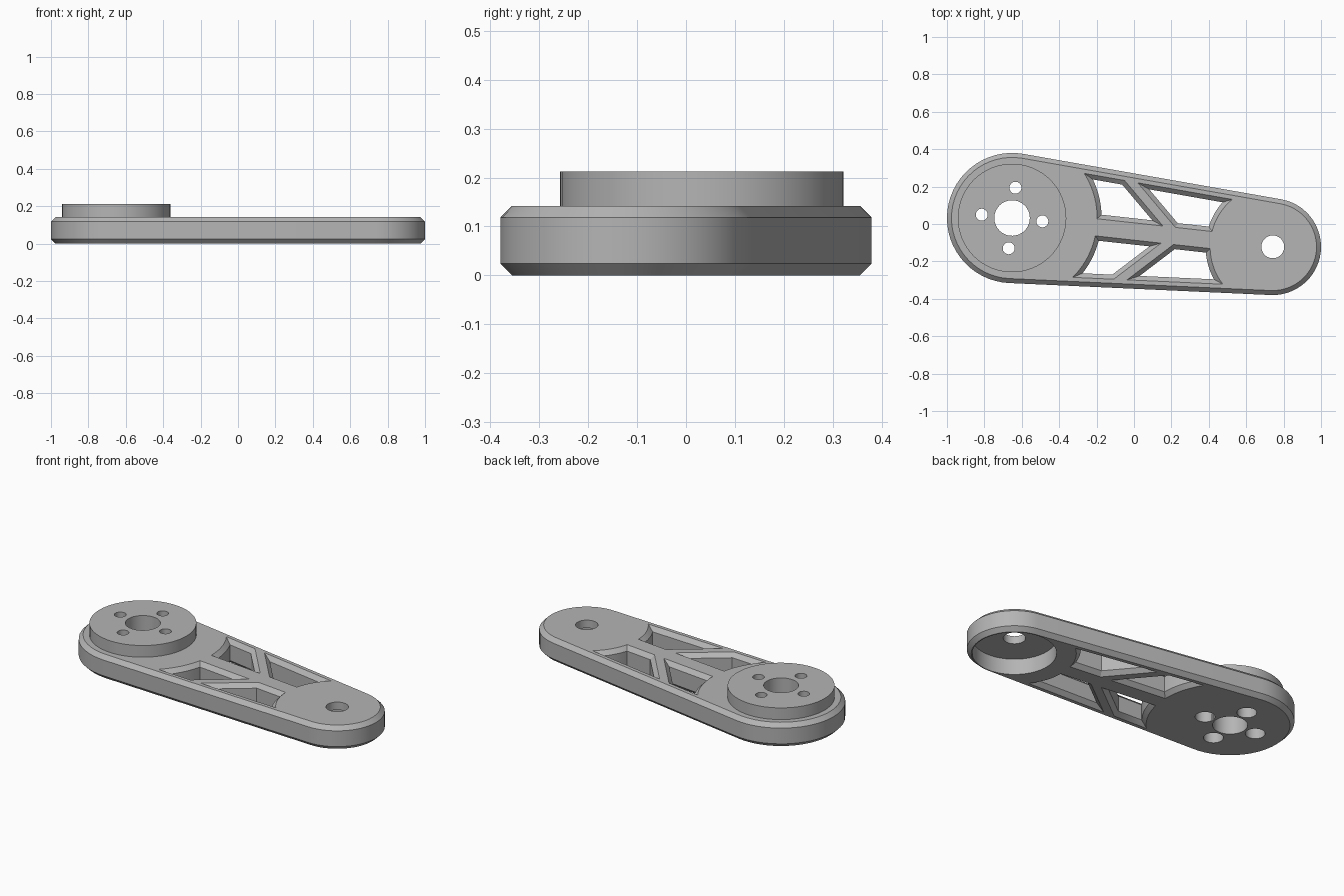
import bpy, bmesh, math
from mathutils import Vector, Matrix

if "Cube" in bpy.data.objects:
    bpy.data.objects.remove(bpy.data.objects["Cube"], do_unlink=True)

# Main dimensions, in a frame whose u axis runs from the large to the small end
BIG = Vector((-0.652, 0.032))
SMALL = Vector((0.742, -0.122))
R_BIG, R_SMALL = 0.348, 0.258
SPAN = (SMALL - BIG).length
TILT = math.atan2(SMALL.y - BIG.y, SMALL.x - BIG.x)
PLACE = Matrix.Translation((BIG.x, BIG.y, 0)) @ Matrix.Rotation(TILT, 4, "Z")
TANGENT = math.acos((R_BIG - R_SMALL) / SPAN)
THICK, CHAMFER, TOP = 0.142, 0.024, 0.212

grey = bpy.data.materials.new("satin grey")
grey.use_nodes = True
colour = (0.46, 0.46, 0.46, 1)
grey.diffuse_color = colour
grey.node_tree.nodes["Principled BSDF"].inputs["Base Color"].default_value = colour


def arc(cx, radius, start, end, steps):
    angles = [start + (end - start) * i / steps for i in range(steps + 1)]
    return [Vector((cx + radius * math.cos(t), radius * math.sin(t))) for t in angles]


def loft(name, layers):
    """Closed solid through (z, outline) layers with equal point counts."""
    bm = bmesh.new()
    rings = [[bm.verts.new(PLACE @ Vector((p.x, p.y, z))) for p in pts] for z, pts in layers]
    bm.faces.new(rings[0])
    bm.faces.new(rings[-1])
    for low, high in zip(rings, rings[1:]):
        for i in range(len(low)):
            j = (i + 1) % len(low)
            bm.faces.new((low[i], low[j], high[j], high[i]))
    bmesh.ops.recalc_face_normals(bm, faces=bm.faces)
    mesh = bpy.data.meshes.new(name)
    bm.to_mesh(mesh)
    bm.free()
    mesh.materials.append(grey)
    obj = bpy.data.objects.new(name, mesh)
    bpy.context.collection.objects.link(obj)
    return obj


def cylinder(name, u, v, radius, z0, z1, steps=48):
    ring = [p + Vector((0, v)) for p in arc(u, radius, 0, math.tau, steps)[:-1]]
    return loft(name, [(z0, ring), (z1, ring)])


def cut(targets, cutter):
    cutter.hide_render = True
    for obj in targets:
        mod = obj.modifiers.new("cut", "BOOLEAN")
        mod.operation = "DIFFERENCE"
        mod.solver = "EXACT"
        mod.object = cutter
        bpy.context.view_layer.objects.active = obj
        bpy.ops.object.modifier_apply(modifier=mod.name)
    bpy.data.objects.remove(cutter, do_unlink=True)


# Arm plate: two round ends joined by tangents, chamfered top and bottom
def outline(d):
    return (arc(0, R_BIG - d, TANGENT, math.tau - TANGENT, 30)
            + arc(SPAN, R_SMALL - d, -TANGENT, TANGENT, 26))


arm = loft("arm_plate", [(0, outline(CHAMFER)), (CHAMFER, outline(0)),
                         (THICK - CHAMFER, outline(0)), (THICK, outline(CHAMFER))])

# Raised round boss on the large end
boss = cylinder("mounting_boss", 0, 0, 0.29, THICK - 0.002, TOP, 64)


# Lightening pockets, bounded by the rim, the spine, a diagonal rib and an arc
RIM, SPINE, RIB = 0.046, 0.046, 0.023
N_RIM = Vector((math.cos(TANGENT), math.sin(TANGENT)))
N_SPINE = Vector((0, 1))
N_RIB = Vector((0.217, 0.228)).normalized()
RIB_AT = N_RIB.dot(Vector((0.61, 0.265)))


def cross(n1, c1, n2, c2):
    det = n1.x * n2.y - n1.y * n2.x
    return Vector(((c1 * n2.y - c2 * n1.y) / det, (n1.x * c2 - n2.x * c1) / det))


def arc_angle(n, c, cx, radius, side):
    dist = c - n.x * cx
    p = n * dist + Vector((n.y, -n.x)) * side * math.sqrt(radius ** 2 - dist ** 2)
    return math.atan2(p.y, p.x)


def pocket(d, side, mirror):
    """side +1 borders the large end, -1 the small end; d shrinks the pocket."""
    cx, radius = (0, 0.455 + d) if side > 0 else (SPAN, 0.335 + d)
    rim, spine = R_BIG - RIM - d, SPINE + d
    rib = RIB_AT - side * (RIB + d)
    pts = arc(cx, radius, arc_angle(N_SPINE, spine, cx, radius, side),
              arc_angle(N_RIM, rim, cx, radius, side), 12)
    pts += [cross(N_RIM, rim, N_RIB, rib), cross(N_RIB, rib, N_SPINE, spine)]
    return [Vector((p.x, p.y * mirror)) for p in pts]


LIP = 0.01
for side in (1, -1):
    for mirror in (1, -1):
        levels = [(-LIP, -LIP), (CHAMFER, CHAMFER),
                  (THICK - CHAMFER, CHAMFER), (THICK + LIP, -LIP)]
        cut([arm], loft("pocket_cutter", [(z, pocket(d, side, mirror)) for z, d in levels]))

# Centre bore and four screw holes with wider recesses underneath
cut([arm, boss], cylinder("bore_cutter", 0, 0, 0.095, -0.1, 0.4))
for k in range(4):
    u, v = 0.163 * math.cos(k * math.pi / 2), 0.163 * math.sin(k * math.pi / 2)
    cut([arm, boss], cylinder("screw_cutter", u, v, 0.032, -0.1, 0.4, 24))
    cut([arm], cylinder("recess_cutter", u, v, 0.054, -0.1, 0.065, 32))

# Pivot hole and wide bearing seat under the small end
cut([arm], cylinder("pivot_cutter", SPAN, 0, 0.061, -0.1, 0.4, 32))
cut([arm], cylinder("seat_cutter", SPAN, 0, 0.228, -0.1, 0.095, 64))

# Smooth curved walls, crisp edges
for obj in (arm, boss):
    bpy.ops.object.select_all(action="DESELECT")
    obj.select_set(True)
    bpy.context.view_layer.objects.active = obj
    bpy.ops.object.shade_smooth_by_angle(angle=math.radians(30))
